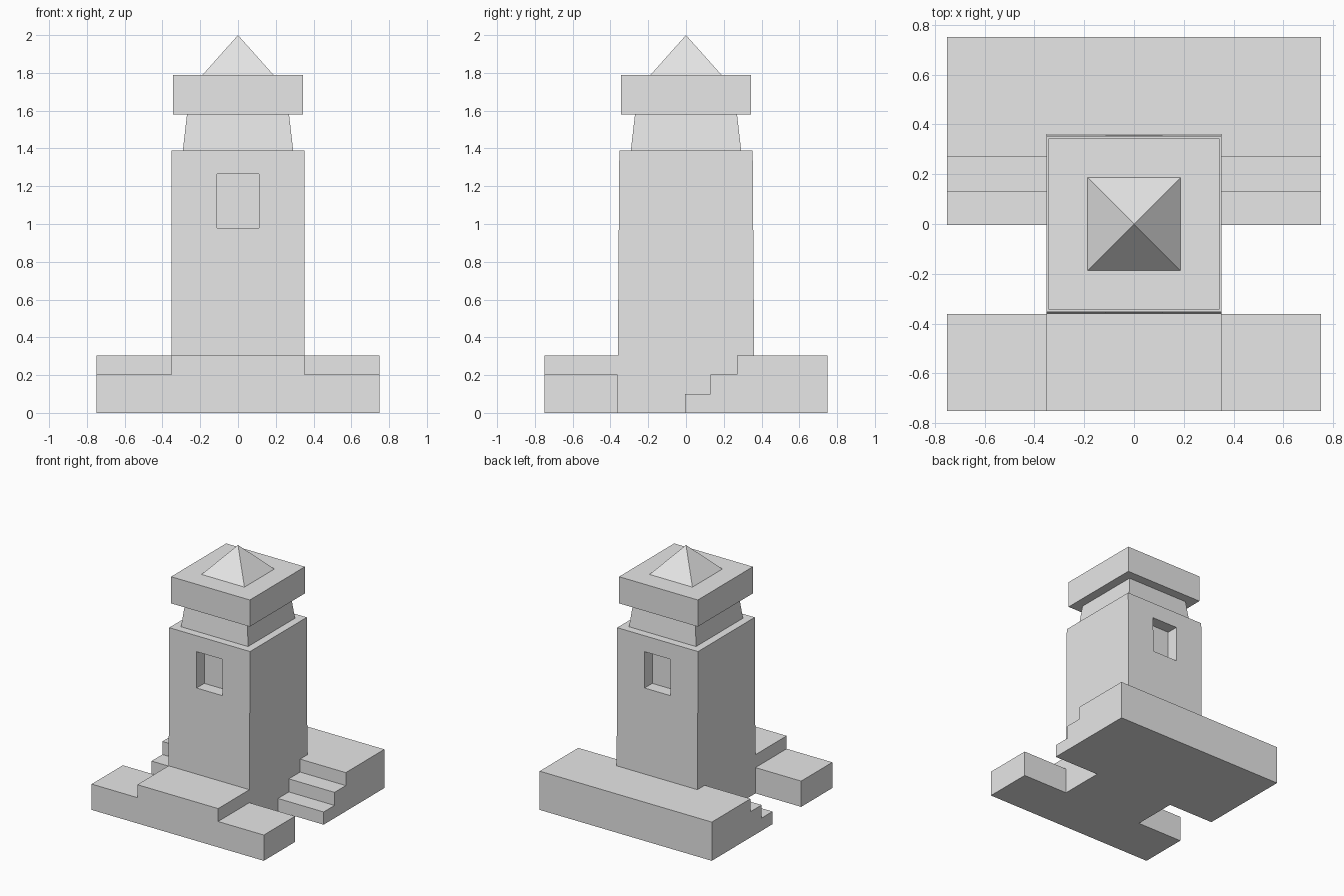
import bpy, bmesh

if "Cube" in bpy.data.objects:
    bpy.data.objects.remove(bpy.data.objects["Cube"])

grey = bpy.data.materials.new("stone grey")
grey.diffuse_color = (0.8, 0.8, 0.8, 1)
grey.use_nodes = True
grey.node_tree.nodes["Principled BSDF"].inputs["Base Color"].default_value = grey.diffuse_color


def finish(name, bm):
    bmesh.ops.recalc_face_normals(bm, faces=bm.faces)
    me = bpy.data.meshes.new(name)
    bm.to_mesh(me)
    bm.free()
    me.materials.append(grey)
    ob = bpy.data.objects.new(name, me)
    bpy.context.collection.objects.link(ob)
    return ob


def frustum(name, z0, z1, a, b):
    """Block between half sizes a=(x, y) at z0 and b=(x, y) at z1."""
    bm = bmesh.new()
    bmesh.ops.create_cube(bm, size=2)
    for v in bm.verts:
        (sx, sy), z = (b, z1) if v.co.z > 0 else (a, z0)
        v.co = (v.co.x * sx, v.co.y * sy, z)
    bmesh.ops.remove_doubles(bm, verts=bm.verts, dist=1e-5)
    return finish(name, bm)


def prism(name, profile, x0, x1):
    """Extrude a (y, z) profile along x."""
    bm = bmesh.new()
    f = bm.faces.new([bm.verts.new((x0, y, z)) for y, z in profile])
    ext = bmesh.ops.extrude_face_region(bm, geom=[f])["geom"]
    bmesh.ops.translate(bm, vec=(x1 - x0, 0, 0),
                        verts=[v for v in ext if isinstance(v, bmesh.types.BMVert)])
    return finish(name, bm)


def rect(y0, y1, z):
    return [(y0, 0), (y1, 0), (y1, z), (y0, z)]


# Base: raised front porch, rear terrace, low side blocks and side steps
prism("front_porch", rect(-0.75, -0.355, 0.305), -0.352, 0.352)
prism("rear_terrace", rect(0.355, 0.75, 0.305), -0.352, 0.352)
steps = [(-0.005, 0), (0.75, 0), (0.75, 0.305), (0.27, 0.305), (0.27, 0.203),
         (0.13, 0.203), (0.13, 0.1), (-0.005, 0.1)]
for side, s in (("left", -1), ("right", 1)):
    prism("front_block_" + side, rect(-0.75, -0.362, 0.203), s * 0.352, s * 0.75)
    prism("side_steps_" + side, steps, s * 0.352, s * 0.75)

# Tower with recessed windows in front and back
tower = frustum("tower", 0, 1.39, (0.352, 0.363), (0.352, 0.353))
for name, s in (("front", -1), ("back", 1)):
    cut = prism("window_cutter_" + name,
                [(s * 0.26, 0.98), (s * 0.5, 0.98), (s * 0.5, 1.265), (s * 0.26, 1.265)],
                -0.112, 0.112)
    cut.hide_render = True
    cut.hide_viewport = True
    mod = tower.modifiers.new("window_" + name, 'BOOLEAN')
    mod.object = cut
    mod.operation = 'DIFFERENCE'
    mod.solver = 'EXACT'

# Lantern neck, cap slab and pointed roof
frustum("neck", 1.39, 1.58, (0.292, 0.292), (0.27, 0.27))
frustum("cap", 1.58, 1.79, (0.343, 0.343), (0.343, 0.343))
frustum("roof_point", 1.79, 2.0, (0.187, 0.187), (0, 0))
